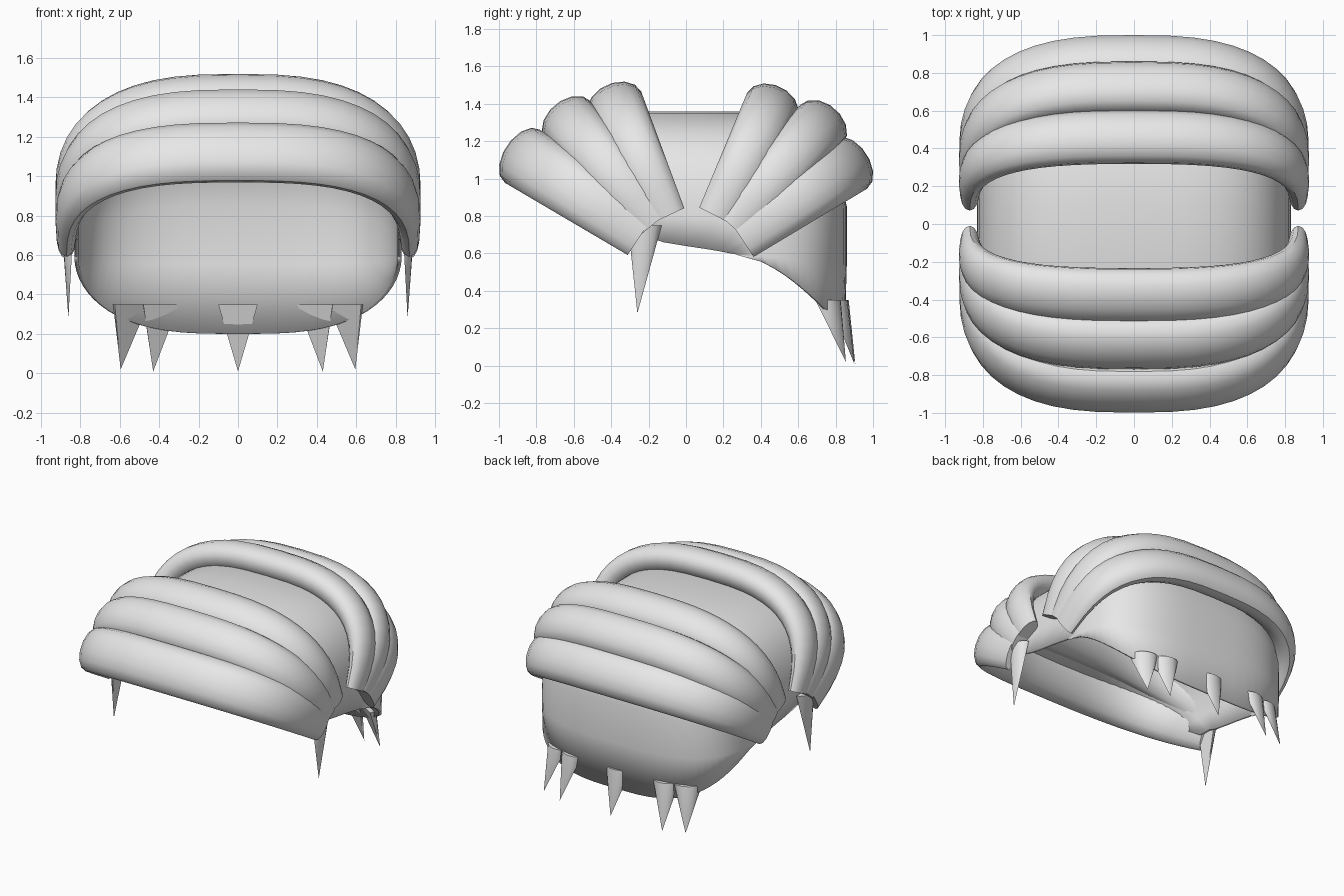
import bpy, bmesh, math
from mathutils import Vector

cube = bpy.data.objects.get("Cube")
if cube:
    bpy.data.objects.remove(cube, do_unlink=True)

grey = bpy.data.materials.new("plain_grey")
grey.use_nodes = True
grey.diffuse_color = (0.8, 0.8, 0.8, 1)
grey.node_tree.nodes["Principled BSDF"].inputs["Base Color"].default_value = (0.8, 0.8, 0.8, 1)


def finish(name, bm, angle=40):
    bmesh.ops.recalc_face_normals(bm, faces=bm.faces)
    mesh = bpy.data.meshes.new(name)
    bm.to_mesh(mesh)
    bm.free()
    mesh.materials.append(grey)
    obj = bpy.data.objects.new(name, mesh)
    bpy.context.collection.objects.link(obj)
    bpy.ops.object.select_all(action='DESELECT')
    obj.select_set(True)
    bpy.context.view_layer.objects.active = obj
    bpy.ops.object.shade_smooth_by_angle(angle=math.radians(angle))
    return obj


def loft(bm, rings, closed):
    """Bridge consecutive rows of points with quads."""
    rows = [[bm.verts.new(p) for p in ring] for ring in rings]
    for a, b in zip(rows, rows[1:]):
        n = len(a)
        for i in range(n if closed else n - 1):
            j = (i + 1) % n
            bm.faces.new((a[i], a[j], b[j], b[i]))
    return rows


def power(v, e):
    return math.copysign(abs(v) ** e, v) if abs(v) > 1e-6 else 0.0


# Ribs: tapered oval tubes arching over the shell in tilted planes
def rib(name, base, tip, base_half, tip_half, depth, steps=26, sides=14):
    e, a = 0.72, 0.87
    base, tip = Vector((0, *base)), Vector((0, *tip))
    up = (tip - base).normalized()
    length = (tip - base).length
    across = Vector((0, up.z, -up.y))
    rings = []
    for i in range(steps + 1):
        ang = math.pi * i / steps
        c, s = math.cos(ang), max(math.sin(ang), 0)
        t = power(s, e)
        centre = base + up * length * t + Vector((a * power(c, e), 0, 0))
        out = (Vector((power(c, 2 - e) / a, 0, 0)) + up * (power(s, 2 - e) / length)).normalized()
        half = base_half + (tip_half - base_half) * t
        thick = 0.05 + (depth - 0.05) * t
        rings.append([centre + across * half * math.cos(f) + out * thick * math.sin(f)
                      for f in (2 * math.pi * k / sides for k in range(sides))])
    bm = bmesh.new()
    rows = loft(bm, rings, True)
    bm.faces.new(rows[0])
    bm.faces.new(rows[-1])
    finish(name, bm)


rib("front_rib_lower", (-0.24, 0.70), (-0.875, 1.12), 0.13, 0.17, 0.10)
rib("front_rib_middle", (-0.17, 0.76), (-0.63, 1.31), 0.11, 0.16, 0.11)
rib("front_rib_upper", (-0.10, 0.80), (-0.38, 1.40), 0.10, 0.155, 0.11)
rib("back_rib_upper", (0.16, 0.80), (0.46, 1.39), 0.10, 0.15, 0.11)
rib("back_rib_middle", (0.24, 0.75), (0.725, 1.29), 0.11, 0.155, 0.11)
rib("back_rib_lower", (0.29, 0.69), (0.88, 1.08), 0.13, 0.16, 0.10)

# Shell: rounded arches swept from the front opening to the back wall
# Each station is base y, base z, crown y, crown z, sag
stations = [
    (-0.27, 0.68, -0.86, 1.08, 1), (-0.18, 0.68, -0.62, 1.26, 1),
    (-0.12, 0.66, -0.30, 1.35, 1), (0.00, 0.64, 0.10, 1.35, 1),
    (0.10, 0.625, 0.40, 1.35, 1), (0.19, 0.61, 0.66, 1.25, 1),
    (0.24, 0.60, 0.80, 1.06, 1), (0.27, 0.595, 0.85, 0.85, 1),
    (0.28, 0.59, 0.85, 0.55, 1.3), (0.28, 0.59, 0.84, 0.20, 1.6),
]
rings = []
for by, bz, ty, tz, sag in stations:
    ring = []
    for i in range(33):
        ang = math.pi * i / 32
        t = power(max(math.sin(ang), 0), 0.65)
        ring.append((0.82 * power(math.cos(ang), 0.65),
                     by + (ty - by) * t, bz + (tz - bz) * t ** sag))
    rings.append(ring)
bm = bmesh.new()
loft(bm, rings, False)
shell = finish("shell", bm, 60)
wall = shell.modifiers.new("wall", 'SOLIDIFY')
wall.thickness = 0.02
wall.offset = 0


# Claws: half-round spikes, flat on the inner side
def claw(name, top, tip, half, bulge, yaw, mirror=1):
    yaw = math.radians(yaw)
    out = Vector((math.sin(yaw), math.cos(yaw), 0))
    side = Vector((math.cos(yaw), -math.sin(yaw), 0))
    bm = bmesh.new()
    pts = []
    for k in range(9):
        f = math.pi * k / 8
        p = Vector(top) + side * half * math.cos(f) + out * bulge * math.sin(f)
        pts.append(bm.verts.new((p.x * mirror, p.y, p.z)))
    point = bm.verts.new((tip[0] * mirror, tip[1], tip[2]))
    bm.faces.new(pts)
    for k in range(9):
        bm.faces.new((pts[k], pts[(k + 1) % 9], point))
    finish(name, bm)


claw("back_claw_centre", (0, 0.80, 0.35), (0, 0.905, 0.01), 0.10, 0.07, 0)
for word, m in (("left", 1), ("right", -1)):
    claw("back_claw_inner_" + word, (0.39, 0.79, 0.35), (0.43, 0.90, 0.01), 0.095, 0.07, 18, m)
    claw("back_claw_outer_" + word, (0.54, 0.745, 0.35), (0.595, 0.855, 0.02), 0.10, 0.075, 32, m)
    claw("side_fang_" + word, (0.835, -0.22, 0.75), (0.86, -0.26, 0.28), 0.09, 0.06, 90, m)
